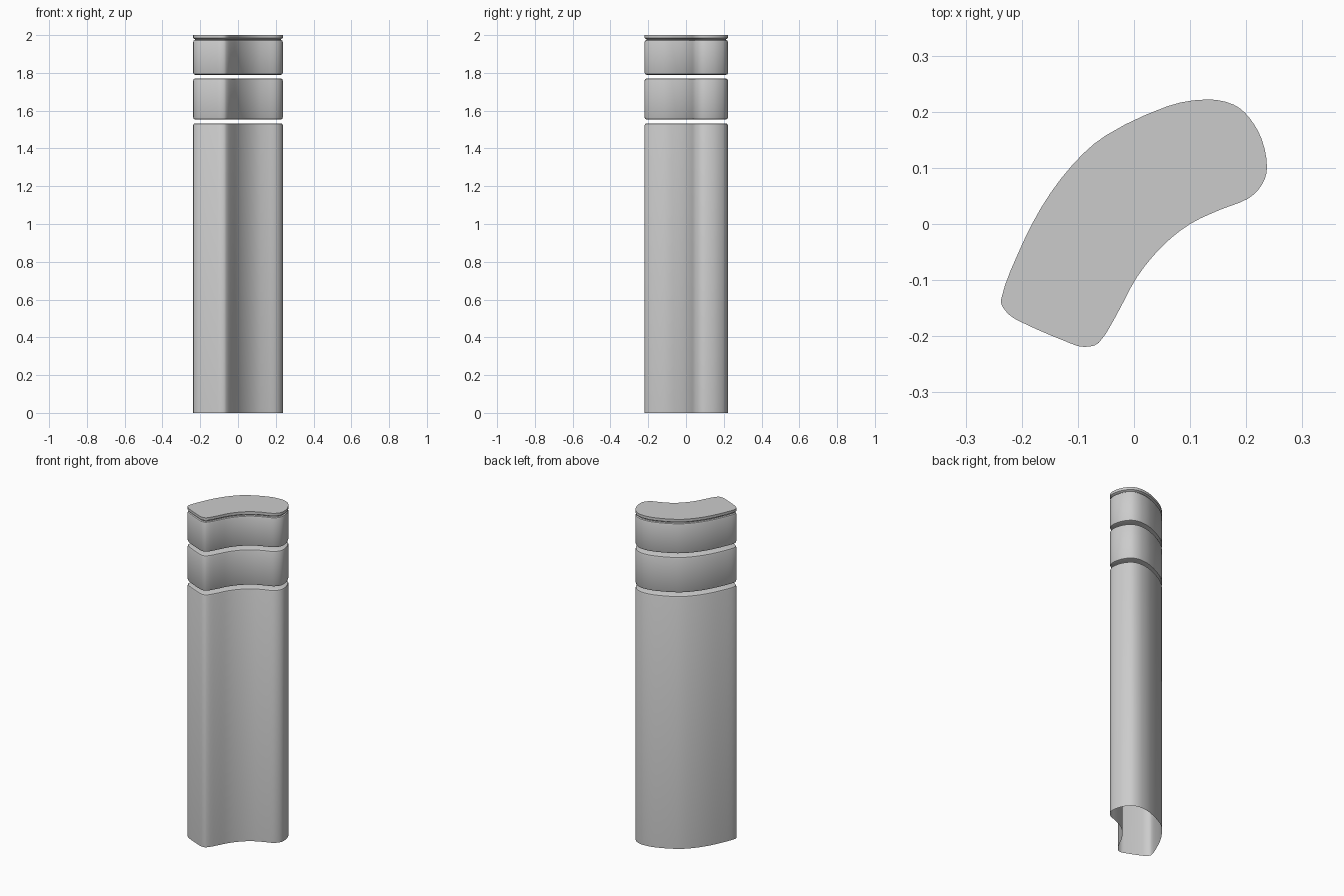
import bpy
import bmesh
from mathutils import Vector

cube = bpy.data.objects.get("Cube")
if cube:
    bpy.data.objects.remove(cube, do_unlink=True)

# Plain grey finish
grey = bpy.data.materials.new("grey")
grey.use_nodes = True
colour = (0.6, 0.6, 0.6, 1)
grey.diffuse_color = colour
grey.node_tree.nodes["Principled BSDF"].inputs["Base Color"].default_value = colour

# Curved bean-shaped cross-section, clockwise from the left tip
CORNERS = [Vector(p) for p in (
    (-.237, -.135), (-.21, -.06), (-.165, .03), (-.11, .105), (-.05, .158),
    (.06, .21), (.13, .222), (.177, .213), (.205, .19), (.228, .15),
    (.237, .10), (.228, .07), (.203, .045), (.155, .026), (.10, 0),
    (.05, -.04), (.005, -.095), (-.03, -.16), (-.063, -.212), (-.088, -.219),
    (-.11, -.214), (-.207, -.172), (-.229, -.155))]


def smooth_outline(points, steps=3):
    """Closed curve passing through every point."""
    result = []
    count = len(points)
    for i in range(count):
        a, b, c, d = (points[(i + k) % count] for k in (-1, 0, 1, 2))
        span = (c - b).length
        start = (c - a).normalized() * span
        end = (d - b).normalized() * span
        for s in range(steps):
            t = s / steps
            u = 1 - t
            result.append(b * (u * u * (1 + 2 * t)) + c * (t * t * (3 - 2 * t))
                          + start * (t * u * u) - end * (t * t * u))
    return result


OUTLINE = smooth_outline(CORNERS)


def inset(points, amount):
    """Move each point of the clockwise outline inwards."""
    result = []
    for i, p in enumerate(points):
        along = (points[(i + 1) % len(points)] - points[i - 1]).normalized()
        result.append(p + Vector((along.y, -along.x)) * amount)
    return result


def make_block(name, rows, open_bottom=False):
    """Loft the outline through rows of (height, inset)."""
    bm = bmesh.new()
    rings = [[bm.verts.new((p.x, p.y, z)) for p in inset(OUTLINE, amount)]
             for z, amount in rows]
    for low, high in zip(rings, rings[1:]):
        for i in range(len(low)):
            bm.faces.new((low[i - 1], low[i], high[i], high[i - 1]))
    bm.faces.new(rings[-1])
    if not open_bottom:
        bm.faces.new(rings[0])
    bmesh.ops.recalc_face_normals(bm, faces=bm.faces)
    mesh = bpy.data.meshes.new(name)
    bm.to_mesh(mesh)
    bm.free()
    mesh.materials.append(grey)
    obj = bpy.data.objects.new(name, mesh)
    bpy.context.collection.objects.link(obj)
    bpy.ops.object.select_all(action='DESELECT')
    obj.select_set(True)
    bpy.context.view_layer.objects.active = obj
    bpy.ops.object.shade_smooth_by_angle(angle=0.6)
    return obj


def rounded(z, up):
    """Rows of a rounded edge ending at height z."""
    r = 0.01
    rows = [(z - up * r, 0), (z - up * r * 0.3, r * 0.3), (z, r)]
    return rows if up > 0 else rows[::-1]


# Long hollow body, open underneath
make_block("long_body", [(0, 0)] + rounded(1.533, 1), open_bottom=True)

# Middle band
make_block("middle_band", rounded(1.553, -1) + rounded(1.77, 1))

# Top band with a fine groove below its flat lid
make_block("top_band", rounded(1.79, -1) + rounded(1.974, 1)
           + [(1.978, .01), (1.984, 0), (2, 0)])
